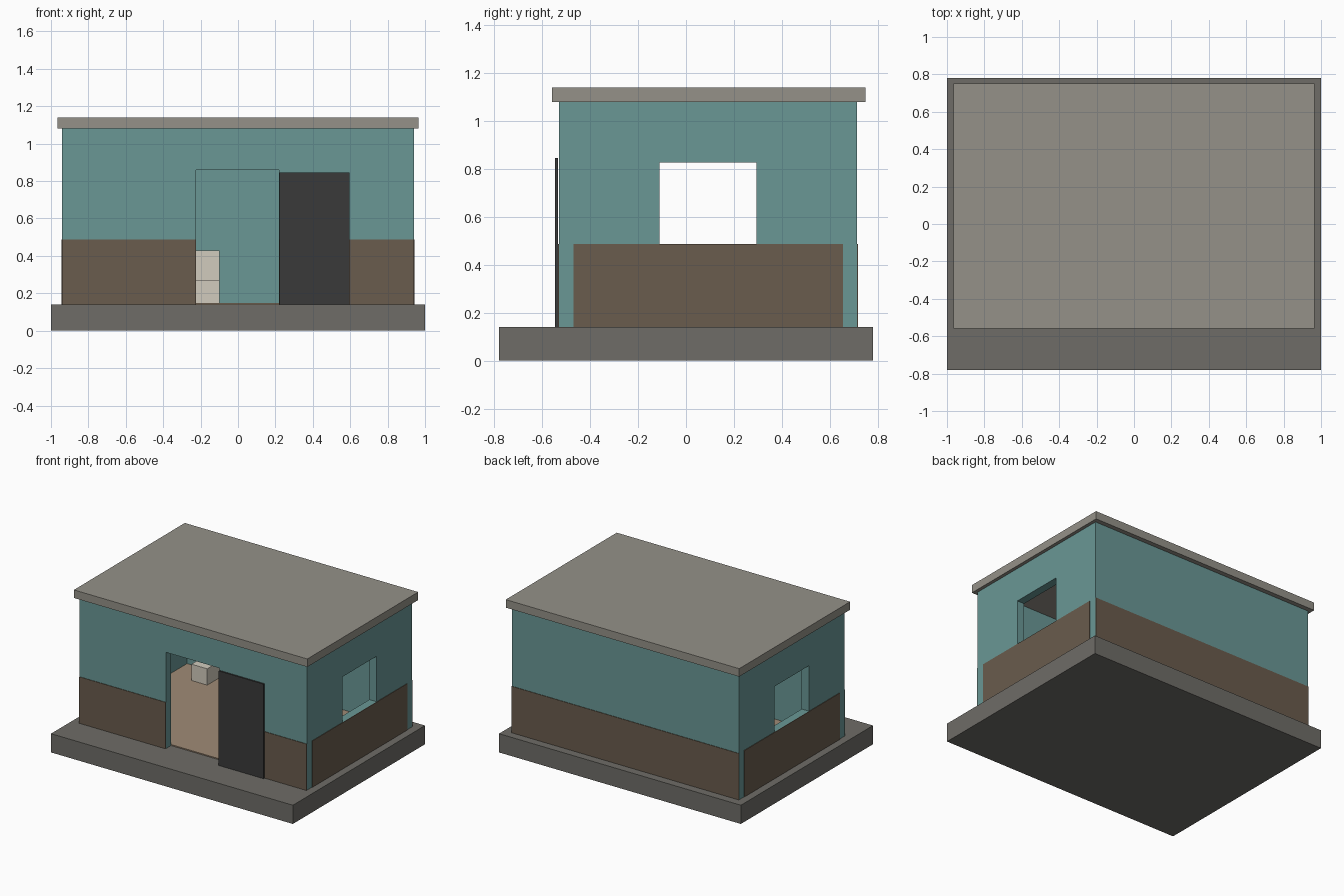
import bpy

if "Cube" in bpy.data.objects:
    bpy.data.objects.remove(bpy.data.objects["Cube"])


def material(name, rgb):
    m = bpy.data.materials.new(name)
    m.diffuse_color = [(c / 255) ** 2.2 for c in rgb] + [1]
    m.use_nodes = True
    m.node_tree.nodes["Principled BSDF"].inputs["Base Color"].default_value = m.diffuse_color
    return m


TEAL = material("teal_paint", (105, 150, 148))
BROWN = material("brown_cladding", (105, 92, 78))
STONE = material("foundation_grey", (110, 108, 103))
ROOF = material("roof_grey", (147, 144, 135))
DARK = material("dark_door", (60, 60, 60))
TAN = material("tan_floor", (158, 138, 117))
CREAM = material("cream_box", (208, 202, 188))


def box(name, x, y, z, mat=None):
    """Box from (min, max) ranges on each axis."""
    bpy.ops.mesh.primitive_cube_add(size=1)
    ob = bpy.context.object
    ob.name = ob.data.name = name
    for v in ob.data.vertices:
        v.co = [r[0] if c < 0 else r[1] for c, r in zip(v.co, (x, y, z))]
    if mat:
        ob.data.materials.append(mat)
    return ob


def cut(ob, x, y, z):
    """Subtract a box-shaped opening and discard the cutter."""
    cutter = box("cutter", x, y, z)
    cutter.hide_render = True
    mod = ob.modifiers.new("opening", 'BOOLEAN')
    mod.operation, mod.solver, mod.object = 'DIFFERENCE', 'EXACT', cutter
    bpy.context.view_layer.objects.active = ob
    bpy.ops.object.modifier_apply(modifier=mod.name)
    bpy.data.objects.remove(cutter)


G, T, P = 0.14, 0.06, 0.004        # ground level, wall thickness, panel depth
X, Y0, Y1 = 0.94, -0.53, 0.715     # outer wall limits
PZ = (G, 0.487)                    # cladding height

# Foundation and roof slab
box("foundation", (-1, 1), (-0.78, 0.78), (0, G), STONE)
box("roof_slab", (-0.965, 0.965), (-0.56, 0.75), (1.08, 1.14), ROOF)

# Wall shell with the room, doorway and two side windows
walls = box("walls", (-X, X), (Y0, Y1), (G, 1.08), TEAL)
cut(walls, (-X + T, X - T), (Y0 + T, Y1 - T), (0, 1.3))
cut(walls, (-0.225, 0.22), (-0.7, -0.4), (0, 0.86))
cut(walls, (-1.2, 1.2), (-0.11, 0.295), (0.487, 0.827))

# Interior floor
box("floor", (-X + T, X - T), (Y0 + T, Y1 - T), (G, G + 0.008), TAN)

# Thin lower cladding
box("front_cladding_left", (-X, -0.225), (Y0 - P, Y0), PZ, BROWN)
box("front_cladding_right", (0.22, X), (Y0 - P, Y0), PZ, BROWN)
box("back_cladding", (-X, X), (Y1, Y1 + P), PZ, BROWN)
for side, s in (("left", -1), ("right", 1)):
    box(side + "_cladding", sorted((s * X, s * (X + P))),
        (Y0 + T, Y1 - T), PZ, BROWN)

# Sliding door, standing open
box("sliding_door", (0.222, 0.595), (-0.546, -0.535), (G, 0.847), DARK)

# Storage boxes inside
F = G + 0.008
box("small_box", (-0.70, -0.57), (0.45, 0.62), (F, 0.27), CREAM)
box("lower_box", (-0.40, -0.10), (0.45, 0.65), (F, 0.27), CREAM)
box("upper_box", (-0.40, -0.10), (0.52, 0.65), (0.27, 0.43), CREAM)
